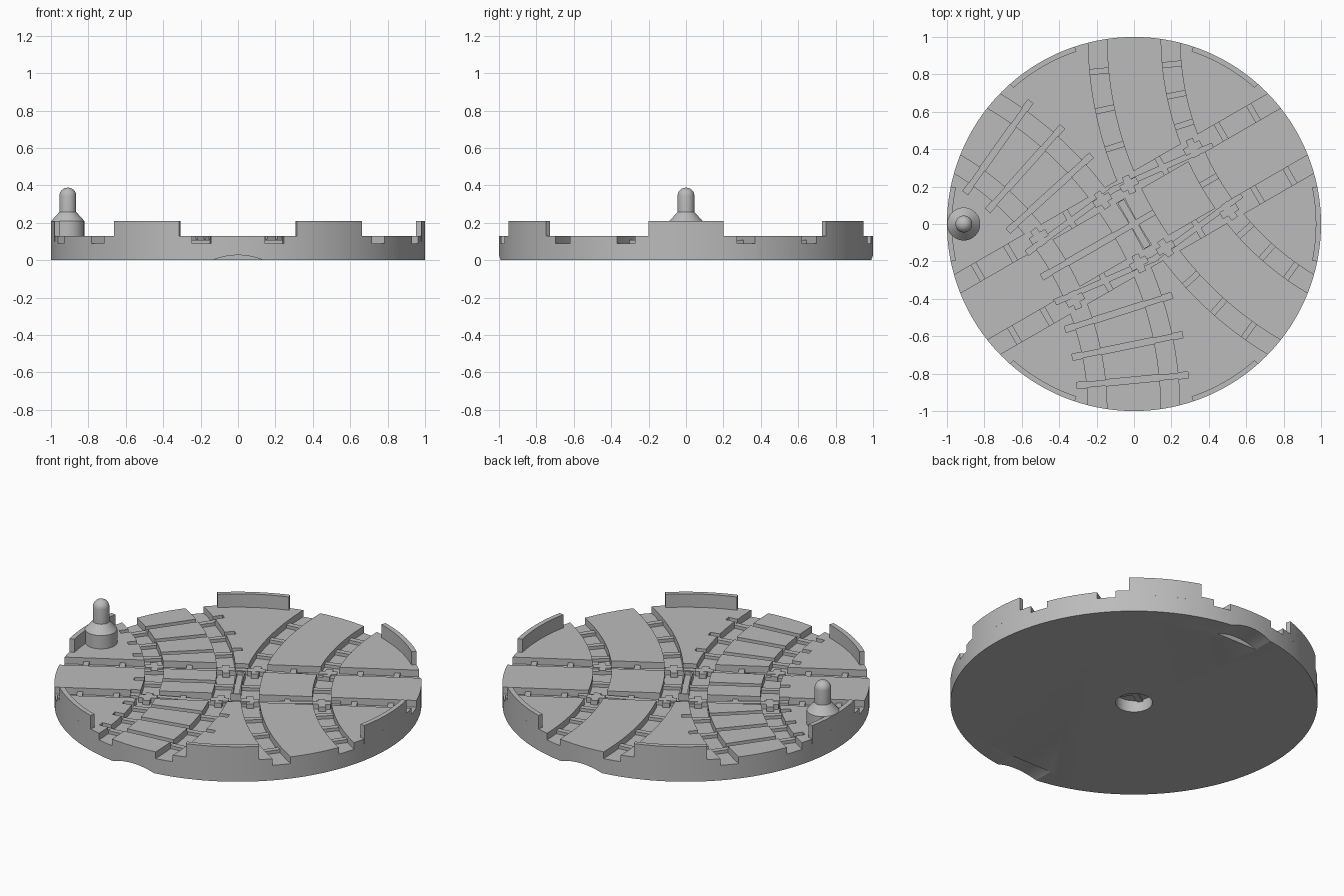
import bpy, bmesh, math
from math import radians, sin, cos, pi
from mathutils import Matrix

cube = bpy.data.objects.get("Cube")
if cube:
    bpy.data.objects.remove(cube, do_unlink=True)

grey = bpy.data.materials.new("plain_grey")
grey.use_nodes = True
COLOR = (0.5, 0.5, 0.5, 1)
grey.diffuse_color = COLOR
grey.node_tree.nodes["Principled BSDF"].inputs["Base Color"].default_value = COLOR

DECK, FLOOR, TIE = 0.13, 0.09, 0.11
TOP = 0.3                       # top of the cutters
GAUGE, GROOVE = 0.195, 0.1      # groove offset from the track axis, groove width
BEND = math.sqrt(3)             # radius of the curved tracks
AXIS = radians(30)              # direction of the straight track


def finish(name, bm):
    bmesh.ops.recalc_face_normals(bm, faces=bm.faces)
    mesh = bpy.data.meshes.new(name)
    bm.to_mesh(mesh)
    bm.free()
    mesh.materials.append(grey)
    ob = bpy.data.objects.new(name, mesh)
    bpy.context.collection.objects.link(ob)
    return ob


def box(name, length, width, z0, z1, x, y, angle):
    bm = bmesh.new()
    bmesh.ops.create_cube(bm, size=1)
    place = Matrix.Translation((x, y, (z0 + z1) / 2)) @ Matrix.Rotation(angle, 4, 'Z')
    bm.transform(place @ Matrix.Diagonal((length, width, z1 - z0, 1)))
    return finish(name, bm)


def sector(name, r0, r1, a0, a1, z0, z1, cx=0, cy=0, steps=24):
    """Curved bar between two radii and two angles."""
    bm = bmesh.new()
    rings = []
    for i in range(steps + 1):
        a = a0 + (a1 - a0) * i / steps
        rings.append([bm.verts.new((cx + r * cos(a), cy + r * sin(a), z))
                      for r, z in ((r0, z0), (r1, z0), (r1, z1), (r0, z1))])
    for p, q in zip(rings, rings[1:]):
        for k in range(4):
            bm.faces.new((p[k], p[(k + 1) % 4], q[(k + 1) % 4], q[k]))
    bm.faces.new(rings[0])
    bm.faces.new(rings[-1])
    return finish(name, bm)


def cylinder(name, radius, z0, z1, matrix=Matrix(), sides=64):
    bm = bmesh.new()
    bmesh.ops.create_cone(bm, cap_ends=True, segments=sides, radius1=radius,
                          radius2=radius, depth=z1 - z0)
    bm.transform(matrix @ Matrix.Translation((0, 0, (z0 + z1) / 2)))
    return finish(name, bm)


def lathe(name, profile, x, steps=40):
    bm = bmesh.new()
    verts = [bm.verts.new((r, 0, z)) for r, z in profile]
    edges = [bm.edges.new(pair) for pair in zip(verts, verts[1:])]
    bmesh.ops.spin(bm, geom=verts + edges, cent=(0, 0, 0), axis=(0, 0, 1),
                   angle=2 * pi, steps=steps)
    bmesh.ops.remove_doubles(bm, verts=bm.verts, dist=0.0001)
    bm.transform(Matrix.Translation((x, 0, 0)))
    return finish(name, bm)


def smooth(ob):
    bpy.ops.object.select_all(action='DESELECT')
    ob.select_set(True)
    bpy.context.view_layer.objects.active = ob
    bpy.ops.object.shade_smooth_by_angle(angle=radians(30))


def along(u, v):
    """Point u along and v across the straight track."""
    return u * cos(AXIS) - v * sin(AXIS), u * sin(AXIS) + v * cos(AXIS)


disc = cylinder("turntable_disc", 1, 0, DECK, sides=128)
cutters = []

# Rail grooves: one straight track and two curved ones
for side in (-1, 1):
    cutters.append(box("cutter", 2.4, GROOVE, FLOOR, TOP, *along(0, side * GAUGE), AXIS))
for turn in (0, pi):
    mid = AXIS + turn
    cx, cy = 2 * cos(mid), 2 * sin(mid)
    for side in (-1, 1):
        r = BEND + side * GAUGE
        cutters.append(sector("cutter", r - GROOVE / 2, r + GROOVE / 2,
                              mid + pi - radians(37), mid + pi + radians(37),
                              FLOOR, TOP, cx, cy, 48))

# Sleepers: (x, y, angle, length)
ties = [(*along(u, 0), AXIS + pi / 2, 0.59)
        for u in (-0.85, -0.65, -0.285, 0.285, 0.65, 0.85)]
ties.append((*along(0, 0), AXIS + pi / 2, 0.28))
for turn in (0, pi):
    mid = AXIS + turn
    for k in range(-4, 5):
        a = mid + pi + k * 0.1855 / BEND
        ties.append((2 * cos(mid) + BEND * cos(a), 2 * sin(mid) + BEND * sin(a), a, 0.6))
for x, y, a, length in ties:
    cutters.append(box("cutter", length, 0.034, TIE, TOP, x, y, a))
    box("sleeper", length - 0.002, 0.032, 0.06, TIE - 0.001, x, y, a)

# Finger notches under the rim, and the pivot hole
for k in range(6):
    a = radians(30 + 60 * k)
    lay = (Matrix.Rotation(a, 4, 'Z') @ Matrix.Translation((0, 0, -0.325))
           @ Matrix.Rotation(pi / 2, 4, 'Y'))
    cutters.append(cylinder("cutter", 0.352, 0.87, 1.2, lay, 96))
cutters.append(cylinder("cutter", 0.1, -0.1, 0.07, sides=48))

bpy.context.view_layer.objects.active = disc
for c in cutters:
    mod = disc.modifiers.new("cut", 'BOOLEAN')
    mod.operation = 'DIFFERENCE'
    mod.solver = 'EXACT'
    mod.object = c
    bpy.ops.object.modifier_apply(modifier=mod.name)
    bpy.data.objects.remove(c, do_unlink=True)
smooth(disc)

# Crossing pieces where the curved grooves meet the straight ones
for turn in (-1, 1):
    for side in (-1, 1):
        r = BEND + side * GAUGE
        u = turn * (2 - math.sqrt(r * r - GAUGE * GAUGE))
        for v in (-GAUGE, GAUGE):
            tilt = AXIS - turn * math.asin(v / r)
            x, y = along(u, v)
            box("crossing_bar", 0.1, 0.04, 0.08, 0.118, x, y, AXIS)
            box("crossing_bar", 0.04, 0.1, 0.08, 0.117, x, y, tilt)

# Rim walls
for k in range(6):
    a, half = radians(60 * k), math.asin(0.2)
    smooth(sector("rim_wall", 0.972, 1, a - half, a + half, 0.1, 0.21, steps=12))

# Locking peg with cone and domed top
dome = [(0.045 * cos(t * pi / 12), 0.345 + 0.043 * sin(t * pi / 12)) for t in range(6)]
smooth(lathe("locking_peg", [(0, 0.1), (0.088, 0.1), (0.088, 0.21), (0.045, 0.258)]
             + dome + [(0, 0.388)], -0.91))
